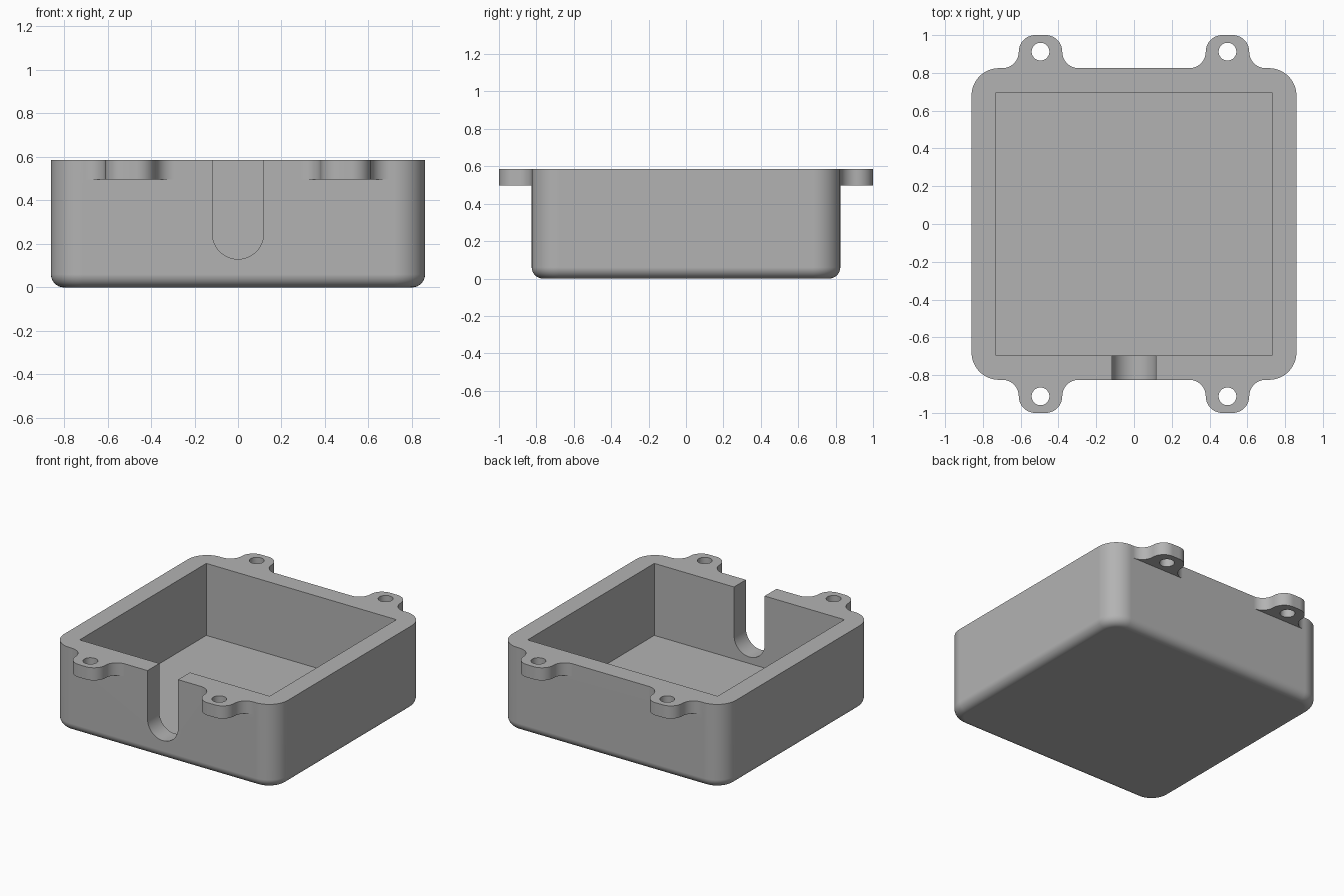
import bpy, bmesh
from math import sin, cos, pi, radians
from mathutils import Vector

if "Cube" in bpy.data.objects:
    bpy.data.objects.remove(bpy.data.objects["Cube"])

HX, HY, H = 0.86, 0.825, 0.585          # outer half sizes and height
CORNER, FILLET = 0.145, 0.06
TAB_X, TAB_Y, TAB_R, TAB_Z = 0.495, 0.9125, 0.0875, 0.497

grey = bpy.data.materials.new("plain grey")
grey.use_nodes = True
COLOUR = (0.45, 0.45, 0.45, 1)
grey.diffuse_color = COLOUR
grey.node_tree.nodes["Principled BSDF"].inputs["Base Color"].default_value = COLOUR


def arc(cx, cy, r, start, end, steps=12):
    angles = [radians(start + (end - start) * i / steps) for i in range(steps + 1)]
    return [(cx + r * cos(a), cy + r * sin(a)) for a in angles]


def loft(name, rings):
    """Skin a stack of matching rings and cap both ends."""
    bm = bmesh.new()
    loops = [[bm.verts.new(p) for p in ring] for ring in rings]
    n = len(loops[0])
    for a, b in zip(loops, loops[1:]):
        for i in range(n):
            j = (i + 1) % n
            bm.faces.new((a[i], a[j], b[j], b[i]))
    bm.faces.new(loops[0][::-1])
    bm.faces.new(loops[-1])
    bmesh.ops.recalc_face_normals(bm, faces=bm.faces)
    mesh = bpy.data.meshes.new(name)
    bm.to_mesh(mesh)
    bm.free()
    mesh.materials.append(grey)
    obj = bpy.data.objects.new(name, mesh)
    bpy.context.collection.objects.link(obj)
    return obj


def prism(name, outline, z0, z1):
    return loft(name, [[(x, y, z) for x, y in outline] for z in (z0, z1)])


def rounded_rect(hx, hy, r):
    pts = []
    for k, (sx, sy) in enumerate(((1, 1), (-1, 1), (-1, -1), (1, -1))):
        pts += arc(sx * (hx - r), sy * (hy - r), r, 90 * k, 90 * k + 90)
    return pts


def combine(target, other, operation):
    mod = target.modifiers.new(operation, "BOOLEAN")
    mod.operation, mod.solver, mod.object = operation, "EXACT", other
    bpy.context.view_layer.objects.active = target
    bpy.ops.object.modifier_apply(modifier=mod.name)
    bpy.data.objects.remove(other)


# Outer shell with rounded corners and a filleted underside
rings = []
for i in range(9):
    a = pi / 2 * i / 8
    inset, z = FILLET * (1 - sin(a)), FILLET * (1 - cos(a))
    rings.append([(x, y, z) for x, y in
                  rounded_rect(HX - inset, HY - inset, CORNER - inset)])
rings.append([(x, y, H) for x, y in rounded_rect(HX, HY, CORNER)])
box = loft("open_box", rings)

# Mounting tab outline: concave root fillets, rounded tip
half = 0.115
right_half = (arc(half + TAB_R, TAB_Y, TAB_R, 270, 180)
              + arc(half - TAB_R, TAB_Y, TAB_R, 0, 90))
tab = [(half + TAB_R, HY - 0.04)] + right_half
tab += [(-x, y) for x, y in reversed(tab)]

for sx in (-1, 1):
    for sy in (-1, 1):
        outline = [(sx * TAB_X + x, sy * y) for x, y in tab]
        combine(box, prism("mounting_tab", outline, TAB_Z, H), "UNION")

# Screw holes
for sx in (-1, 1):
    for sy in (-1, 1):
        hole = arc(sx * TAB_X, sy * TAB_Y, 0.047, 0, 360, 32)[:-1]
        combine(box, prism("screw_hole", hole, TAB_Z - 0.1, H + 0.1), "DIFFERENCE")

# Square-cornered cavity
cavity = [(-0.73, -0.695), (0.73, -0.695), (0.73, 0.695), (-0.73, 0.695)]
combine(box, prism("cavity", cavity, 0.085, H + 0.1), "DIFFERENCE")

# Round-bottomed cable slot through the front wall
slot = arc(0, 0.2475, 0.1175, 180, 360, 28) + [(0.1175, H + 0.1), (-0.1175, H + 0.1)]
cutter = loft("cable_slot", [[(x, y, z) for x, z in slot] for y in (-0.95, -0.5)])
combine(box, cutter, "DIFFERENCE")

# Smooth curves, crisp edges, flat large faces
for o in bpy.context.selected_objects:
    o.select_set(False)
box.select_set(True)
bpy.context.view_layer.objects.active = box
bpy.ops.object.shade_smooth_by_angle(angle=radians(30))
normals = box.modifiers.new("flat face normals", "WEIGHTED_NORMAL")
normals.keep_sharp = True
